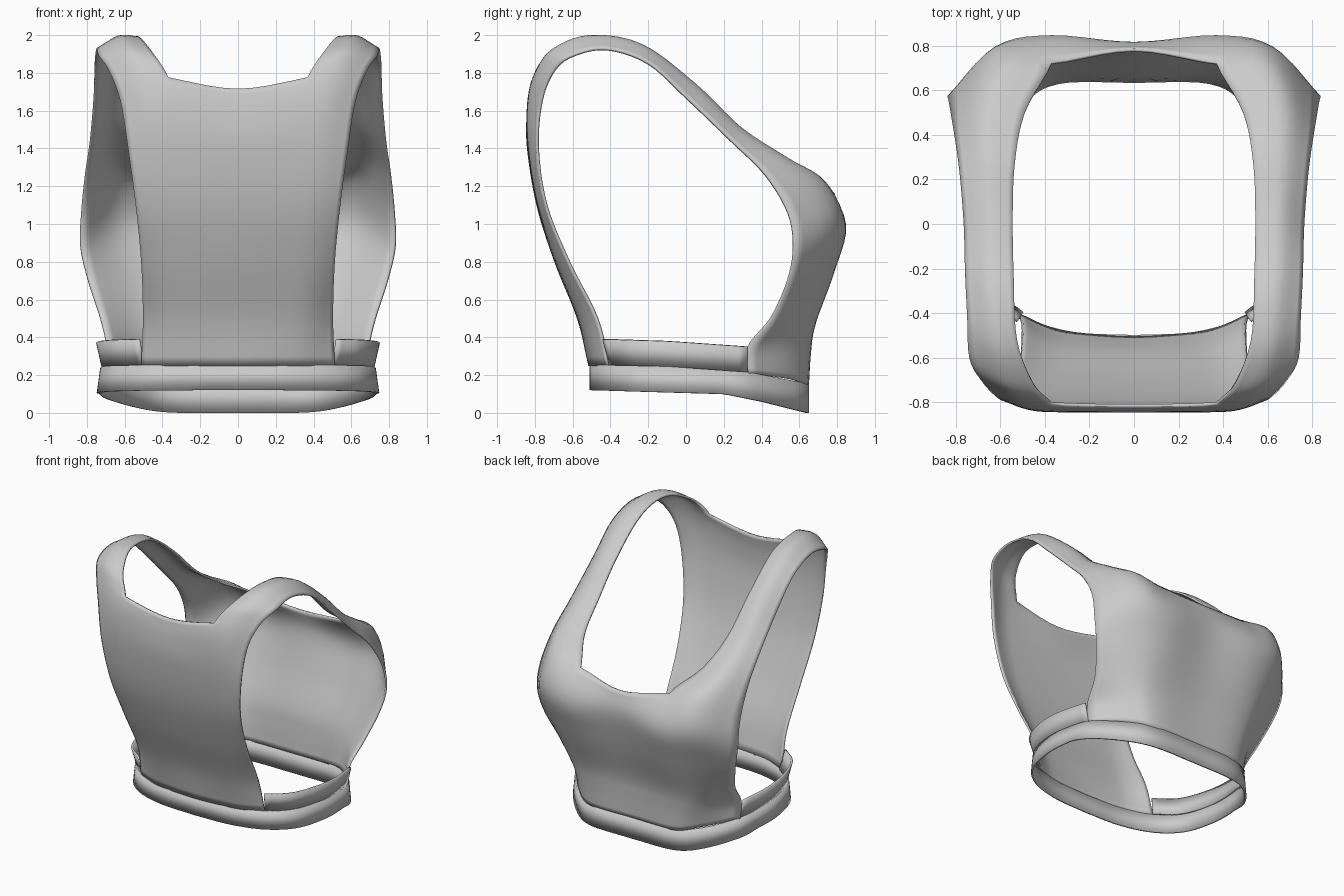
import bpy
from mathutils import Vector

if "Cube" in bpy.data.objects:
    bpy.data.objects.remove(bpy.data.objects["Cube"])

fabric = bpy.data.materials.new("grey_fabric")
fabric.diffuse_color = (0.6, 0.6, 0.6, 1)
fabric.use_nodes = True
fabric.node_tree.nodes["Principled BSDF"].inputs["Base Color"].default_value = fabric.diffuse_color
STEPS = 5


def spline(pts, n=STEPS):
    """Smooth curve through every point, n samples per span."""
    p = [Vector(q) for q in pts]
    p = [2 * p[0] - p[1]] + p + [2 * p[-1] - p[-2]]
    out = []
    for a, b, c, d in zip(p, p[1:], p[2:], p[3:]):
        for k in range(n):
            t = k / n
            out.append(0.5 * (2 * b + (c - a) * t + (2 * a - 5 * b + 4 * c - d) * t * t
                              + (3 * b - a - 3 * c + d) * t ** 3))
    return out + [p[-2]]


def ramp(y, stops):
    """Piecewise linear height along y."""
    for (y0, z0), (y1, z1) in zip(stops, stops[1:]):
        if y <= y1:
            return z0 + (z1 - z0) * max(0, y - y0) / (y1 - y0)
    return stops[-1][1]


def cloth(name, rows, thickness=0.014):
    """Mirrored sheet from rows aligned at their outer end."""
    verts, faces, starts = [], [], []
    for r in rows:
        starts.append(len(verts))
        verts += r
    for i in range(len(rows) - 1):
        n = min(len(rows[i]), len(rows[i + 1]))
        a = starts[i] + len(rows[i]) - n
        b = starts[i + 1] + len(rows[i + 1]) - n
        faces += [(a + k, a + k + 1, b + k + 1, b + k) for k in range(n - 1)]
    me = bpy.data.meshes.new(name)
    me.from_pydata(verts, [], faces)
    me.materials.append(fabric)
    ob = bpy.data.objects.new(name, me)
    bpy.context.collection.objects.link(ob)
    m = ob.modifiers.new("mirror", 'MIRROR')
    m.use_clip = True
    s = ob.modifiers.new("thickness", 'SOLIDIFY')
    s.thickness = thickness
    s.offset = 0
    bpy.ops.object.select_all(action='DESELECT')
    ob.select_set(True)
    bpy.context.view_layer.objects.active = ob
    bpy.ops.object.shade_smooth_by_angle()
    return ob


# Garment body: guide lines run from one hem over the shoulder to the other hem
neck_line = [(.28, -.49, .25), (.28, -.56, .5), (.30, -.68, .8), (.31, -.78, 1.1),
             (.33, -.83, 1.4), (.35, -.835, 1.62), (.37, -.805, 1.775), (.45, -.72, 1.90),
             (.525, -.52, 1.985), (.54, -.25, 1.945), (.545, .03, 1.74), (.535, .27, 1.51),
             (.49, .50, 1.35), (.37, .72, 1.21), (.37, .84, 1.0), (.36, .78, .75),
             (.35, .68, .48), (.345, .65, .33), (.34, .635, .15)]
mid_line = [(.40, -.46, .25), (.40, -.53, .5), (.42, -.66, .8), (.43, -.77, 1.1),
            (.46, -.82, 1.4), (.49, -.82, 1.64), (.54, -.77, 1.82), (.59, -.69, 1.925),
            (.63, -.50, 1.99), (.65, -.23, 1.94), (.66, .05, 1.73), (.67, .29, 1.50),
            (.67, .53, 1.34), (.62, .72, 1.21), (.62, .79, 1.0), (.58, .72, .75),
            (.53, .62, .48), (.51, .57, .33), (.50, .54, .18)]
arm_line = [(.51, -.41, .25), (.50, -.47, .5), (.51, -.62, .8), (.54, -.74, 1.1),
            (.58, -.785, 1.4), (.62, -.765, 1.65), (.68, -.70, 1.81), (.735, -.60, 1.89),
            (.745, -.42, 1.925), (.755, -.20, 1.85), (.76, .0, 1.67), (.78, .24, 1.44),
            (.805, .42, 1.26), (.825, .54, 1.06), (.83, .57, .88), (.79, .54, .70),
            (.725, .45, .5), (.69, .33, .35), (.68, .33, .21)]
back_centre = [(0, -.51, .25), (0, -.57, .5), (0, -.69, .8), (0, -.785, 1.1),
               (0, -.835, 1.4), (0, -.835, 1.58), (0, -.815, 1.715)]
chest_centre = [(0, .78, 1.16), (0, .81, 1.0), (0, .755, .75), (0, .67, .48),
                (0, .65, .33), (0, .64, .15)]

S, M, A = spline(neck_line), spline(mid_line), spline(arm_line)
back, chest = spline(back_centre), spline(chest_centre)
rows = []
for i, (s, m, a) in enumerate(zip(S, M, A)):
    j = i - (len(S) - len(chest))
    c = back[i] if i < len(back) else chest[j] if j >= 0 else None
    if c is None:                     # shoulder strap
        rows.append(spline([s, m, a]))
    else:                             # full panel out from the centre
        rows.append(spline([(-s.x, s.y, s.z), c, s, m, a])[STEPS:])
        rows[-1][0].x = 0
cloth("vest_body", rows)

# Hem band around the whole bottom
plan = spline([(0, -.505, 0), (.28, -.49, 0), (.51, -.415, 0), (.66, -.27, 0), (.72, -.05, 0),
               (.72, .15, 0), (.675, .34, 0), (.52, .535, 0), (.34, .635, 0), (0, .645, 0)])
low = [(-.5, .12), (.2, .10), (.4, .06), (.64, .0)]
high = [(-.5, .255), (-.1, .245), (.33, .215), (.64, .155)]
cloth("hem_band", [[Vector((p.x * f, p.y, ramp(p.y, z))) for p in plan]
                   for f, z in ((1.02, low), (.995, high))])

# Side bands closing the bottom of the armholes
plan = spline([(.50, -.40, 0), (.63, -.29, 0), (.70, -.1, 0), (.71, .1, 0), (.675, .325, 0)])
low = [(-.4, .25), (.32, .215)]
high = [(-.45, .392), (-.1, .38), (.33, .35)]
cloth("side_band", [[Vector((p.x * f, p.y * (g if p.y < 0 else 1), ramp(p.y, z))) for p in plan]
                    for f, g, z in ((1, 1, low), (1.045, 1.09, high))])
